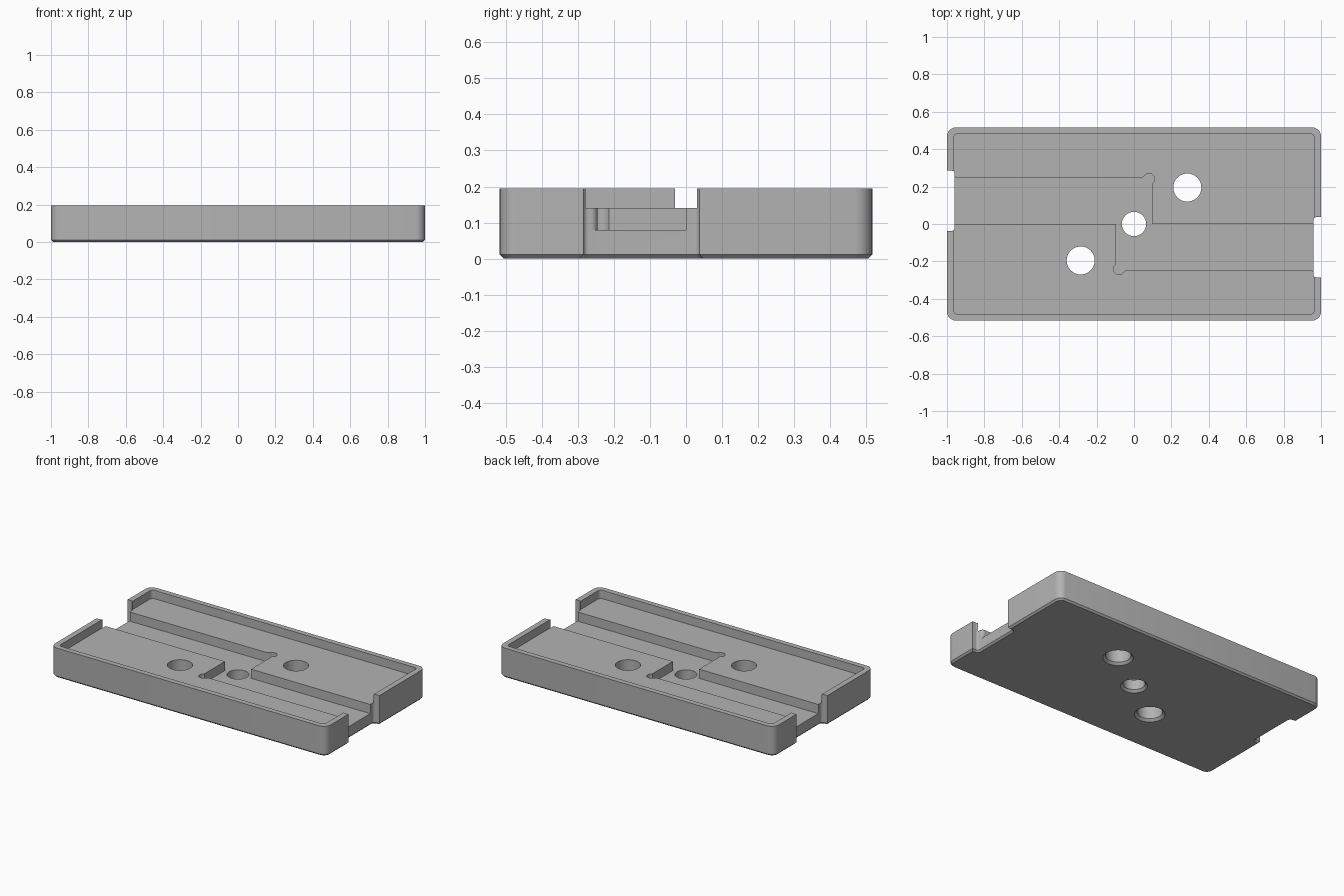
import bpy
import bmesh
from math import cos, sin, radians

if "Cube" in bpy.data.objects:
    bpy.data.objects.remove(bpy.data.objects["Cube"], do_unlink=True)

HEIGHT, TRAY_Z, CHANNEL_Z, CHAMFER = 0.195, 0.14, 0.08, 0.011

grey = bpy.data.materials.new("plain_grey")
grey.diffuse_color = (0.45, 0.45, 0.45, 1)
grey.use_nodes = True
grey.node_tree.nodes["Principled BSDF"].inputs["Base Color"].default_value = (0.45, 0.45, 0.45, 1)


def arc(cx, cy, r, start, end, steps=8):
    angles = [radians(start + (end - start) * i / steps) for i in range(steps + 1)]
    return [(cx + r * cos(a), cy + r * sin(a)) for a in angles]


def half_turn(path):
    """Complete an outline that repeats when turned 180 degrees."""
    return path + [(-x, -y) for x, y in path]


def prism(name, outline, z0, z1, chamfer=0):
    bm = bmesh.new()
    base = z0 + chamfer
    bottom = bm.faces.new([bm.verts.new((x, y, base)) for x, y in outline])
    top = bmesh.ops.extrude_face_region(bm, geom=[bottom], use_keep_orig=True)
    for v in top["geom"]:
        if isinstance(v, bmesh.types.BMVert):
            v.co.z = z1
    bmesh.ops.recalc_face_normals(bm, faces=bm.faces[:])
    if chamfer:
        bmesh.ops.inset_region(bm, faces=[bottom], thickness=chamfer, use_even_offset=True)
        for v in bottom.verts:
            v.co.z = z0
    mesh = bpy.data.meshes.new(name)
    bm.to_mesh(mesh)
    bm.free()
    mesh.materials.append(grey)
    obj = bpy.data.objects.new(name, mesh)
    bpy.context.collection.objects.link(obj)
    return obj


def cut(target, cutter):
    cutter.hide_render = True
    mod = target.modifiers.new(cutter.name, 'BOOLEAN')
    mod.operation, mod.solver, mod.object = 'DIFFERENCE', 'EXACT', cutter
    bpy.context.view_layer.objects.active = target
    bpy.ops.object.modifier_apply(modifier=mod.name)
    bpy.data.objects.remove(cutter, do_unlink=True)


# Plate body with rounded corners and a notch in each end
body_half = (arc(0.95, -0.467, 0.05, -90, 0) + [(1, -0.285)]
             + arc(0.975, -0.27, 0.015, -90, -180) + arc(0.975, 0.022, 0.015, 180, 90)
             + [(1, 0.037)] + arc(0.95, 0.467, 0.05, 0, 90)[:-1])
# The far corner arcs come from the half turn
plate = prism("base_plate", half_turn(body_half), 0, HEIGHT, CHAMFER)

# Shallow tray that leaves a thin rim
tray_half = arc(0.943, -0.462, 0.02, -90, 0) + arc(0.943, 0.462, 0.02, 0, 90)
cut(plate, prism("tray_cutter", half_turn(tray_half), TRAY_Z, 0.4))

# Two offset channels joined in the middle, with relieved corners and flared mouths
channel_half = ([(1.1, -0.265), (1.1, 0), (0.095, 0)]
                + arc(0.08, 0.24, 0.03, -60, 150, 14) + [(0.046, 0.248), (0.036, 0.245)]
                + arc(-0.94, 0.265, 0.02, 270, 180))
cut(plate, prism("channel_cutter", half_turn(channel_half), CHANNEL_Z, 0.4))

# Through holes, chamfered underneath
for x, y, r in [(0, 0, 0.065), (0.285, 0.195, 0.075), (-0.285, -0.195, 0.075)]:
    cut(plate, prism("hole_cutter", arc(x, y, r, 0, 360, 48)[:-1], -0.1, 0.4))
    bpy.ops.mesh.primitive_cone_add(vertices=48, radius1=r + 0.03, radius2=r - 0.03,
                                    depth=0.06, location=(x, y, 0.015))
    cone = bpy.context.object
    cone.name = "countersink_cutter"
    cone.data.materials.append(grey)
    cut(plate, cone)

bpy.ops.object.select_all(action='DESELECT')
plate.select_set(True)
bpy.context.view_layer.objects.active = plate
bpy.ops.object.shade_smooth_by_angle(angle=radians(30))
